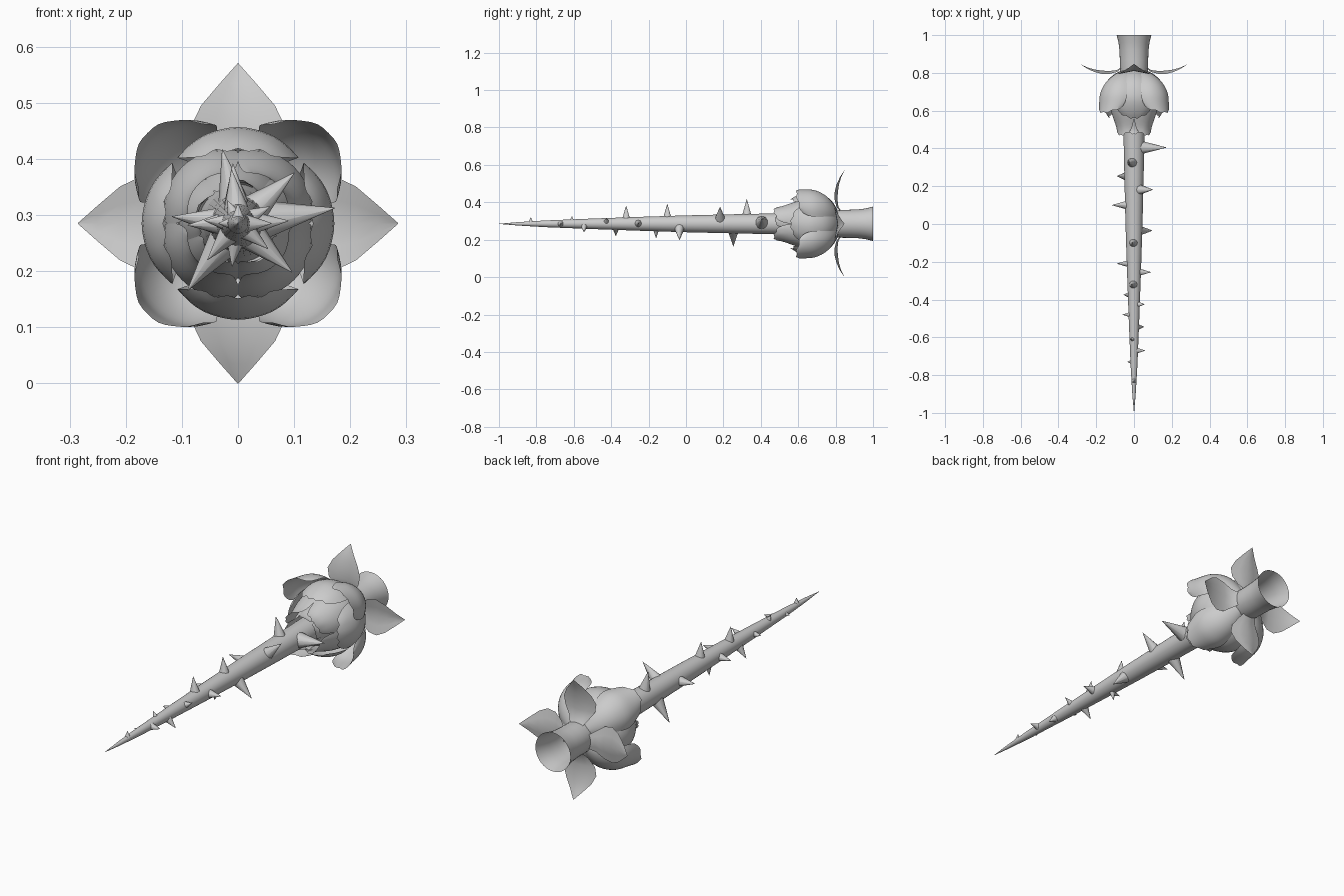
import bpy, bmesh
from math import sin, cos, pi, radians
from mathutils import Vector

if "Cube" in bpy.data.objects:
    bpy.data.objects.remove(bpy.data.objects["Cube"])

CZ = 0.285  # height of the long axis


def polar(r, a, y):
    return Vector((r * cos(a), y, CZ + r * sin(a)))


def lerp_path(pts, t):
    f = max(0, min(t, 1)) * (len(pts) - 1)
    i = min(int(f), len(pts) - 2)
    return tuple(a + (b - a) * (f - i) for a, b in zip(pts[i], pts[i + 1]))


def finish(bm, name, subsurf=0, angle=40):
    bmesh.ops.recalc_face_normals(bm, faces=bm.faces)
    me = bpy.data.meshes.new(name)
    bm.to_mesh(me)
    bm.free()
    ob = bpy.data.objects.new(name, me)
    bpy.context.collection.objects.link(ob)
    if subsurf:
        m = ob.modifiers.new("Subsurf", 'SUBSURF')
        m.levels = m.render_levels = subsurf
    bpy.ops.object.select_all(action='DESELECT')
    bpy.context.view_layer.objects.active = ob
    ob.select_set(True)
    bpy.ops.object.shade_smooth_by_angle(angle=radians(angle))
    return ob


def grid_faces(bm, rows):
    for a, b in zip(rows, rows[1:]):
        for i in range(len(a) - 1):
            bm.faces.new((a[i], a[i + 1], b[i + 1], b[i]))


# Tapered stem, flaring into the open socket at the back
def lathe(name, profile, n=32):
    bm = bmesh.new()
    rows = []
    for y, r in profile:
        ring = [bm.verts.new(polar(r, 2 * pi * k / n, y)) for k in range(n)]
        rows.append(ring + ring[:1])
    grid_faces(bm, rows)
    finish(bm, name)


lathe("stem", [(-1, .0005), (-.9, .009), (-.75, .018), (-.5, .028), (-.25, .037),
               (0, .045), (.25, .051), (.5, .056), (.7, .062)])
lathe("socket", [(.7, .062), (.8, .074), (.87, .075), (.92, .077), (.96, .082), (1, .092)])

# Thorns: position along stem, angle, tip radius
THORNS = [(.405, 9, .175), (.325, 102, .135), (.253, 233, .15), (.182, 42, .135),
          (.1, 174, .118), (-.035, 318, .13), (-.1, 95, .107), (-.16, 262, .077),
          (-.21, 182, .09), (-.255, 3, .09), (-.32, 97, .097), (-.375, 230, .085),
          (-.425, 28, .064), (-.48, 175, .06), (-.545, 320, .07), (-.61, 115, .045),
          (-.67, 0, .06), (-.73, 180, .035), (-.83, 90, .035)]
bm = bmesh.new()
for y, deg, tip in THORNS:
    a = radians(deg)
    stem_r = lerp_path([(.0,), (.028,), (.045,), (.056,)], (y + 1) / 1.5)[0]
    out = Vector((cos(a), 0, sin(a)))
    length = tip - stem_r * .6
    mat = out.to_track_quat('Z', 'Y').to_matrix().to_4x4()
    mat.translation = polar(stem_r * .6 + length / 2, a, y)
    bmesh.ops.create_cone(bm, cap_ends=False, segments=10, radius1=.007 + .22 * length,
                          radius2=.0005, depth=length, matrix=mat)
finish(bm, "thorns", angle=50)

# Bud petals: cupped sheets with a zigzag lip
LIP = [.84, .93, .88, 1, .92, 1, .88, .93, .84]


def petals(name, profile, count, start, half_deg, flat=.08, rows_n=9):
    bm = bmesh.new()
    for k in range(count):
        centre = radians(start) + 2 * pi * k / count
        rows = []
        for i in range(rows_n):
            t = i / (rows_n - 1)
            half = radians(half_deg) * sin(pi * (.12 + .6 * t))
            row = []
            for j, lip in enumerate(LIP):
                u = j / (len(LIP) - 1) * 2 - 1
                s = t * (1 + (lip - 1) * t * t)
                y, r = lerp_path(profile, s)
                row.append(bm.verts.new(polar(r * (1 - flat * u * u), centre + u * half, y)))
            rows.append(row)
        grid_faces(bm, rows)
    finish(bm, name, 1)


petals("corner_petals", [(.82, .05), (.8, .12), (.75, .185), (.69, .215), (.63, .222),
                         (.58, .232)], 4, 45, 33, .17)
petals("outer_petals", [(.82, .05), (.795, .11), (.74, .16), (.67, .177), (.6, .16),
                        (.55, .125)], 4, 0, 43)
petals("middle_petals", [(.82, .05), (.76, .125), (.68, .15), (.59, .13), (.51, .098),
                         (.46, .1)], 4, 45, 46)
petals("inner_petals", [(.8, .05), (.72, .1), (.64, .115), (.56, .09), (.5, .07),
                        (.47, .08)], 5, 18, 38)

# Four pointed sepals behind the bud, creased along the middle
SEPAL = [(.06, .835, .03), (.09, .815, .05), (.13, .81, .078), (.17, .812, .085),
         (.21, .818, .066), (.25, .83, .032), (.285, .847, .001)]
bm = bmesh.new()
for k in range(4):
    a = k * pi / 2
    side = Vector((-sin(a), 0, cos(a)))
    rows = []
    for r, y, w in SEPAL:
        rows.append([bm.verts.new(polar(r, a, y - .2 * w * abs(u)) + side * w * u)
                     for u in (-1, -.5, 0, .5, 1)])
    grid_faces(bm, rows)
finish(bm, "sepals", angle=30)
